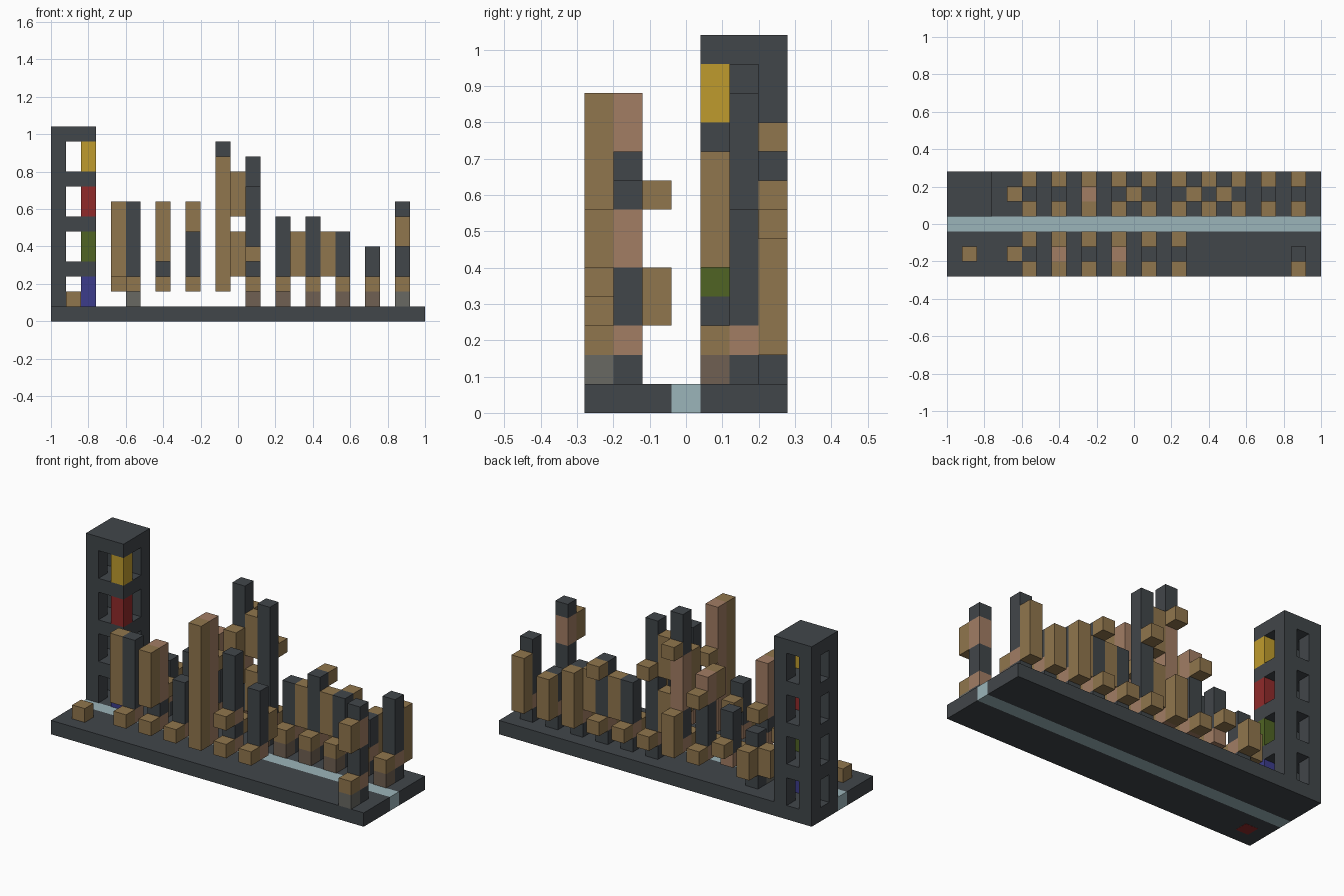
import bpy
import bmesh
from mathutils import Matrix, Vector

cube = bpy.data.objects.get("Cube")
if cube:
    bpy.data.objects.remove(cube)

U = 0.08  # grid step

COLOURS = {
    "charcoal": (0.053, 0.061, 0.068),
    "tan_wood": (0.28, 0.18, 0.074),
    "clay_pink": (0.36, 0.205, 0.127),
    "pale_water": (0.33, 0.46, 0.49),
    "yellow": (0.52, 0.33, 0.026),
    "red": (0.28, 0.023, 0.023),
    "green": (0.08, 0.127, 0.017),
    "blue": (0.045, 0.045, 0.26),
    "stone_gray": (0.138, 0.138, 0.122),
    "brown_gray": (0.162, 0.117, 0.084),
}
MATS = {}
for label, rgb in COLOURS.items():
    m = bpy.data.materials.new(label)
    m.use_nodes = True
    m.diffuse_color = (*rgb, 1)
    m.node_tree.nodes["Principled BSDF"].inputs["Base Color"].default_value = (*rgb, 1)
    MATS[label] = m


def build(name, boxes):
    """One object from (colour, low cell, size in cells) blocks."""
    bm = bmesh.new()
    used = []
    for colour, low, size in boxes:
        if colour not in used:
            used.append(colour)
        centre = Vector([a + b / 2 for a, b in zip(low, size)]) - Vector((12.5, 3.5, 0))
        mat = Matrix.Translation(centre * U) @ Matrix.Diagonal((*[s * U for s in size], 1))
        verts = bmesh.ops.create_cube(bm, size=1, matrix=mat)["verts"]
        for f in {f for v in verts for f in v.link_faces}:
            f.material_index = used.index(colour)
    mesh = bpy.data.meshes.new(name)
    bm.to_mesh(mesh)
    bm.free()
    for colour in used:
        mesh.materials.append(MATS[colour])
    obj = bpy.data.objects.new(name, mesh)
    bpy.context.collection.objects.link(obj)


# Ground: two banks with a canal between, and a red tile underneath
build("front_bank", [("charcoal", (0, 0, 0), (25, 3, 1))])
build("back_bank", [("charcoal", (0, 4, 0), (25, 3, 1))])
build("canal", [("pale_water", (0, 3, 0), (25, 1, 1))])
build("underside_tile", [("red", (1, 1, -0.01), (1, 1, 0.1))])
build("lone_block", [("tan_wood", (1, 1, 1), (1, 1, 1))])

# Tower: corner posts, floor slabs and one coloured post per storey
tower = [("charcoal", (x, y, 1), (1, 1, 11)) for x, y in ((0, 4), (0, 6), (2, 6))]
for level, colour in enumerate(("blue", "green", "red", "yellow")):
    z = 1 + 3 * level
    tower.append((colour, (2, 4, z), (1, 1, 2)))
    tower.append(("charcoal", (0, 4, z + 2), (3, 3, 1)))
build("tower", tower)


def stack(name, x, row, top, near, far, foot=None):
    """A post with blocks on its near and far faces, given as (bottom, top) runs."""
    boxes = []
    for z in range(1 if foot else 2, top + 1):
        backed = any(a <= z <= b for a, b in near)
        boxes.append(("clay_pink" if backed else "charcoal", (x, row, z), (1, 1, 1)))
    for y, runs in ((row - 1, near), (row + 1, far)):
        for a, b in runs:
            boxes.append(("tan_wood", (x, y, a), (1, 1, b - a + 1)))
    if foot:
        boxes.append((foot, (x, row - 1, 1), (1, 1, 1)))
    build(name, boxes)


LOW = (2, 2)

# Front row of posts: x, top, near blocks, far blocks, foot
front = [
    (5, 7, [LOW], [(3, 3)], None),
    (7, 7, [LOW, (4, 7)], [(4, 4)], None),
    (9, 5, [LOW], [(4, 4)], None),
    (11, 10, [(2, 10)], [(7, 7)], None),
    (13, 8, [LOW, (4, 4)], [(3, 3)], None),
    (15, 6, [LOW], [(3, 4)], None),
    (23, 7, [LOW, (5, 6)], [], "stone_gray"),
]
for x, top, near, far, foot in front:
    stack(f"front_post_{x}", x, 1, top, near, far, foot)

# Back row of posts
back = [
    (5, 4, [LOW], [(2, 3)], "stone_gray"),
    (7, 5, [LOW], [(3, 3)], None),
    (9, 7, [LOW, (6, 7)], [LOW, (6, 6)], None),
    (11, 11, [LOW, (5, 8)], [(2, 4), (9, 9)], None),
    (13, 10, [LOW], [LOW, (7, 7)], "brown_gray"),
    (15, 5, [LOW], [LOW], "brown_gray"),
    (17, 6, [LOW], [LOW, (6, 6)], "brown_gray"),
    (19, 5, [LOW], [(2, 5)], "brown_gray"),
    (21, 4, [LOW], [(2, 4)], "brown_gray"),
    (23, 6, [LOW], [(2, 5)], "brown_gray"),
]
for x, top, near, far, foot in back:
    stack(f"back_post_{x}", x, 5, top, near, far, foot)

# Wooden blocks fixed to the sides of posts
sides = [(4, 1, 3, 7), (4, 5, 2, 3), (12, 5, 3, 5), (12, 5, 7, 9), (16, 5, 3, 5), (18, 5, 3, 5)]
build("side_blocks", [("tan_wood", (x, y, a), (1, 1, b - a + 1)) for x, y, a, b in sides])
